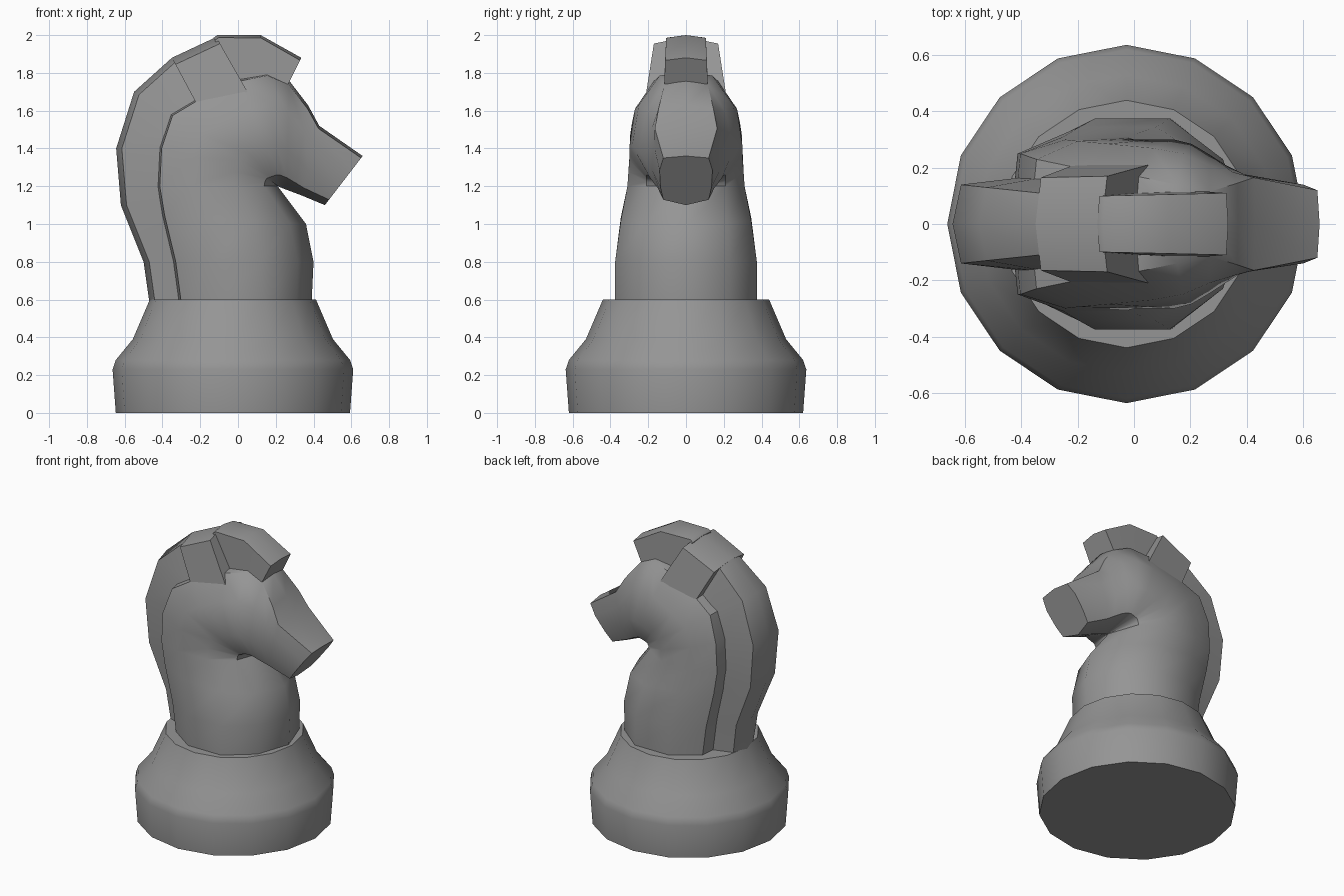
import bpy, bmesh, math
from mathutils import Vector

cube = bpy.data.objects.get("Cube")
if cube:
    bpy.data.objects.remove(cube, do_unlink=True)

grey = bpy.data.materials.new("stone_grey")
grey.use_nodes = True
colour = (0.3, 0.3, 0.3, 1)
grey.diffuse_color = colour
grey.node_tree.nodes["Principled BSDF"].inputs["Base Color"].default_value = colour


def loft(name, rings):
    """Skin a list of closed rings and cap both ends."""
    bm = bmesh.new()
    rows = [[bm.verts.new(p) for p in ring] for ring in rings]
    n = len(rows[0])
    for a, b in zip(rows, rows[1:]):
        for i in range(n):
            j = (i + 1) % n
            bm.faces.new((a[i], a[j], b[j], b[i]))
    bm.faces.new(rows[0])
    bm.faces.new(rows[-1])
    bmesh.ops.remove_doubles(bm, verts=bm.verts, dist=0.001)
    bmesh.ops.recalc_face_normals(bm, faces=bm.faces)
    mesh = bpy.data.meshes.new(name)
    bm.to_mesh(mesh)
    bm.free()
    mesh.materials.append(grey)
    obj = bpy.data.objects.new(name, mesh)
    bpy.context.collection.objects.link(obj)
    bpy.ops.object.select_all(action='DESELECT')
    obj.select_set(True)
    bpy.context.view_layer.objects.active = obj
    bpy.ops.object.shade_smooth_by_angle(angle=math.radians(40))
    return obj


def section(start, end, half):
    """Symmetric ring: half holds (position from start to end, half width)."""
    s, e = Vector((start[0], 0, start[1])), Vector((end[0], 0, end[1]))
    right = [s.lerp(e, t) + Vector((0, -w, 0)) for t, w in half]
    left = [Vector((p.x, -p.y, p.z)) for p in reversed(right) if p.y < 0]
    return right + left


def strip(name, stations, inset):
    """Hair strip with a crowned outer face."""
    rings = []
    for outer, inner, wide_out, wide_in in stations:
        t = inset / (Vector(outer) - Vector(inner)).length
        rings.append(section(outer, inner, [(0, 0), (t, wide_out), (1, wide_in)]))
    return loft(name, rings)


# Turned base
profile = [(0.62, 0), (0.637, 0.23), (0.62, 0.28), (0.53, 0.39), (0.44, 0.6)]
steps = [i * math.tau / 16 for i in range(16)]
loft("base", [[(r * math.cos(a) - 0.027, r * math.sin(a), z) for a in steps]
              for r, z in profile])

# Neck and head: back/top point, front/jaw point, then four half widths
stations = [
    ((-0.33, 0.59), (0.39, 0.59), 0.25, 0.375, 0.375, 0.23),
    ((-0.36, 0.80), (0.40, 0.80), 0.25, 0.375, 0.375, 0.23),
    ((-0.42, 1.05), (0.36, 1.00), 0.25, 0.345, 0.345, 0.22),
    ((-0.44, 1.20), (0.21, 1.20), 0.25, 0.31, 0.31, 0.21),
    ((-0.43, 1.41), (0.213, 1.20), 0.25, 0.30, 0.305, 0.21),
    ((-0.37, 1.59), (0.216, 1.198), 0.23, 0.295, 0.30, 0.21),
    ((-0.22, 1.68), (0.22, 1.196), 0.20, 0.285, 0.30, 0.21),
    ((0.00, 1.78), (0.225, 1.194), 0.17, 0.27, 0.30, 0.21),
    ((0.15, 1.81), (0.235, 1.19), 0.14, 0.25, 0.285, 0.20),
    ((0.27, 1.76), (0.26, 1.18), 0.115, 0.21, 0.25, 0.19),
    ((0.37, 1.63), (0.30, 1.165), 0.145, 0.185, 0.21, 0.17),
    ((0.43, 1.52), (0.34, 1.15), 0.165, 0.17, 0.18, 0.15),
    ((0.66, 1.36), (0.46, 1.10), 0.12, 0.14, 0.135, 0.12),
]
loft("horse_head", [
    section(top, jaw, [(0, 0), (0.04, a), (0.29, b), (0.64, c), (0.89, d), (1, 0)])
    for top, jaw, a, b, c, d in stations])

# Mane down the back of the neck
strip("mane", [
    ((-0.47, 0.59), (-0.28, 0.59), 0.11, 0.16),
    ((-0.50, 0.80), (-0.31, 0.80), 0.12, 0.16),
    ((-0.62, 1.10), (-0.36, 1.10), 0.135, 0.17),
    ((-0.645, 1.40), (-0.36, 1.40), 0.14, 0.17),
    ((-0.55, 1.70), (-0.30, 1.55), 0.13, 0.17),
    ((-0.35, 1.88), (-0.20, 1.61), 0.11, 0.15),
], 0.03)

# Wide crest between the two notches
strip("crest", [
    ((-0.35, 1.88), (-0.20, 1.60), 0.165, 0.215),
    ((-0.115, 1.99), (0.05, 1.70), 0.17, 0.21),
], 0.04)

# Forelock over the brow
strip("forelock", [
    ((-0.13, 1.985), (0.00, 1.72), 0.10, 0.11),
    ((-0.11, 2.00), (0.02, 1.74), 0.10, 0.11),
    ((0.12, 2.00), (0.14, 1.77), 0.105, 0.115),
    ((0.335, 1.88), (0.265, 1.74), 0.11, 0.115),
], 0.015)
